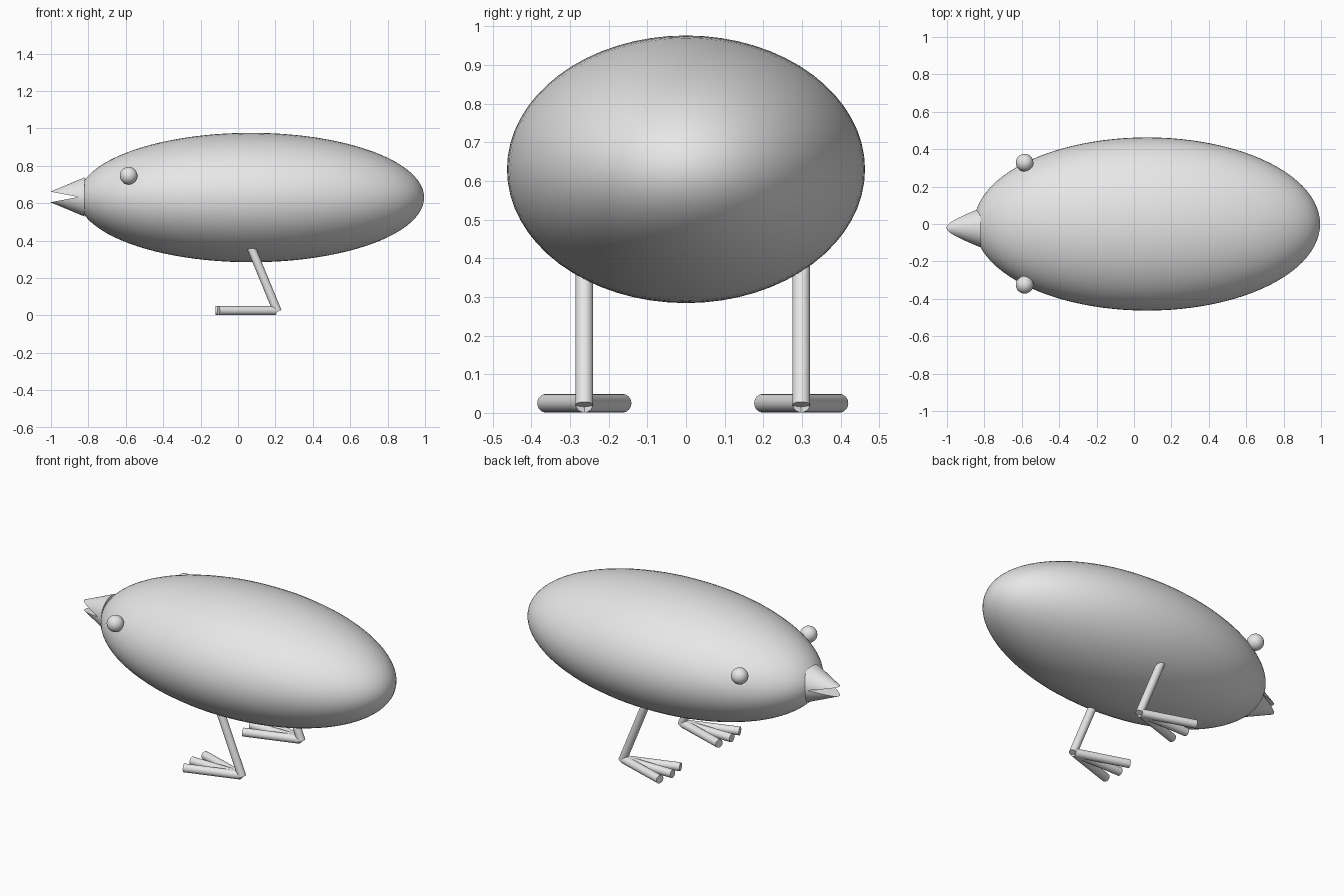
import bpy, bmesh
from math import radians, sin, cos
from mathutils import Matrix, Vector

cube = bpy.data.objects.get("Cube")
if cube:
    bpy.data.objects.remove(cube, do_unlink=True)

GREY = (0.8, 0.8, 0.8, 1)
grey = bpy.data.materials.new("plain_grey")
grey.use_nodes = True
grey.diffuse_color = GREY
grey.node_tree.nodes["Principled BSDF"].inputs["Base Color"].default_value = GREY


def finish(name, bm):
    """Turn a bmesh into a smooth-shaded object with sharp rims."""
    bmesh.ops.recalc_face_normals(bm, faces=bm.faces)
    mesh = bpy.data.meshes.new(name)
    bm.to_mesh(mesh)
    bm.free()
    mesh.materials.append(grey)
    obj = bpy.data.objects.new(name, mesh)
    bpy.context.collection.objects.link(obj)
    bpy.ops.object.select_all(action="DESELECT")
    obj.select_set(True)
    bpy.context.view_layer.objects.active = obj
    bpy.ops.object.shade_smooth_by_angle(angle=radians(35))
    return obj


def ellipsoid(name, centre, radii, segments, rings):
    bm = bmesh.new()
    # Poles lie along the x axis
    bmesh.ops.create_uvsphere(bm, u_segments=segments, v_segments=rings, radius=1,
                              matrix=Matrix.Rotation(radians(90), 4, "Y"))
    bmesh.ops.scale(bm, vec=radii, verts=bm.verts)
    bmesh.ops.translate(bm, vec=centre, verts=bm.verts)
    return finish(name, bm)


def rod(name, start, end, radius):
    start, end = Vector(start), Vector(end)
    axis = end - start
    turn = axis.to_track_quat("Z", "Y").to_matrix().to_4x4()
    bm = bmesh.new()
    bmesh.ops.create_cone(bm, cap_ends=True, segments=32, radius1=radius, radius2=radius,
                          depth=axis.length,
                          matrix=Matrix.Translation((start + end) / 2) @ turn)
    return finish(name, bm)


def jaw(name, side):
    """Cone pointing to -x, trimmed by a sloping plane to leave an open mouth."""
    base, length, radius = -0.82, 0.25, 0.105
    bm = bmesh.new()
    bmesh.ops.create_cone(bm, cap_ends=True, segments=48, radius1=radius, radius2=0,
                          depth=length,
                          matrix=Matrix.Translation((base - length / 2, -0.02, 0.633))
                          @ Matrix.Rotation(radians(-90), 4, "Y"))
    cut = bmesh.ops.bisect_plane(bm, geom=bm.verts[:] + bm.edges[:] + bm.faces[:],
                                 plane_co=(-0.853, 0, 0.633),
                                 plane_no=(0.19 , 0, side), clear_inner=True)
    rim = [e for e in cut["geom_cut"] if isinstance(e, bmesh.types.BMEdge)]
    bmesh.ops.holes_fill(bm, edges=rim, sides=0)
    return finish(name, bm)


# Body
ellipsoid("body", (0.07, 0, 0.63), (0.925, 0.463, 0.346), 64, 48)

# Beak
jaw("upper_beak", 1)
jaw("lower_beak", -1)

# Eyes, legs and three-toed feet
for side, eye_y, leg_y in (("left", 0.328, 0.298), ("right", -0.325, -0.263)):
    ellipsoid(side + "_eye", (-0.585, eye_y, 0.747), (0.047,) * 3, 32, 16)
    rod(side + "_leg", (0.03, leg_y, 0.46), (0.211, leg_y, 0.02), 0.023)
    for toe, angle in (("inner", -18), ("middle", 0), ("outer", 18)):
        a = radians(angle)
        rod(f"{side}_{toe}_toe", (0.2, leg_y, 0.025),
            (0.2 - 0.32 * cos(a), leg_y + 0.32 * sin(a), 0.025), 0.024)
